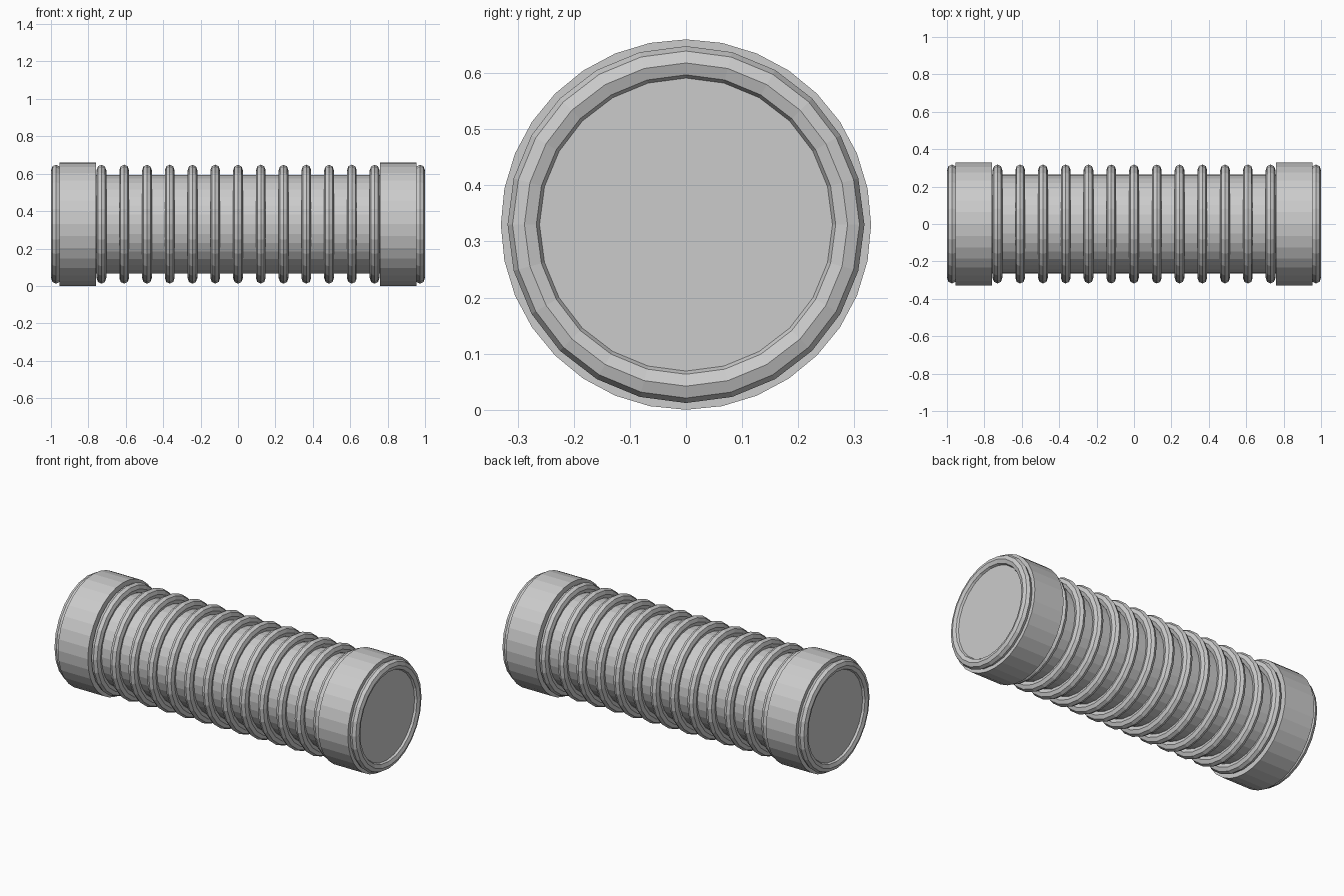
import bpy
from math import pi

cube = bpy.data.objects.get("Cube")
if cube:
    bpy.data.objects.remove(cube, do_unlink=True)

CENTRE_Z = 0.33
RING_SPACING = 0.1217

grey = bpy.data.materials.new("light grey")
grey.use_nodes = True
colour = (0.6, 0.6, 0.6, 1)
grey.diffuse_color = colour
grey.node_tree.nodes["Principled BSDF"].inputs["Base Color"].default_value = colour


def finish(name):
    obj = bpy.context.object
    obj.name = name
    obj.data.materials.append(grey)
    return obj


def tube(name, radius, length, x):
    """Solid faceted cylinder lying along x."""
    bpy.ops.mesh.primitive_cylinder_add(
        vertices=32, radius=radius, depth=length,
        location=(x, 0, CENTRE_Z), rotation=(0, pi / 2, 0))
    return finish(name)


def ring(name, x):
    """Raised rib around the tube, slightly narrower than it is tall."""
    bpy.ops.mesh.primitive_torus_add(
        major_segments=24, minor_segments=8,
        major_radius=0.288, minor_radius=0.03,
        location=(x, 0, CENTRE_Z), rotation=(0, pi / 2, 0))
    bpy.context.object.scale.z = 0.87
    return finish(name)


# Central tube with flat closed ends
tube("body", 0.264, 1.96, 0)

# Wide collars near both ends
for side, sign in (("left", 1), ("right", -1)):
    tube(side + "_collar", 0.33, 0.196, sign * 0.856)
    ring(side + "_end_ring", sign * RING_SPACING * 8)

# Evenly spaced ribs between the collars
for i in range(-6, 7):
    ring(f"rib_{i + 7}", i * RING_SPACING)
